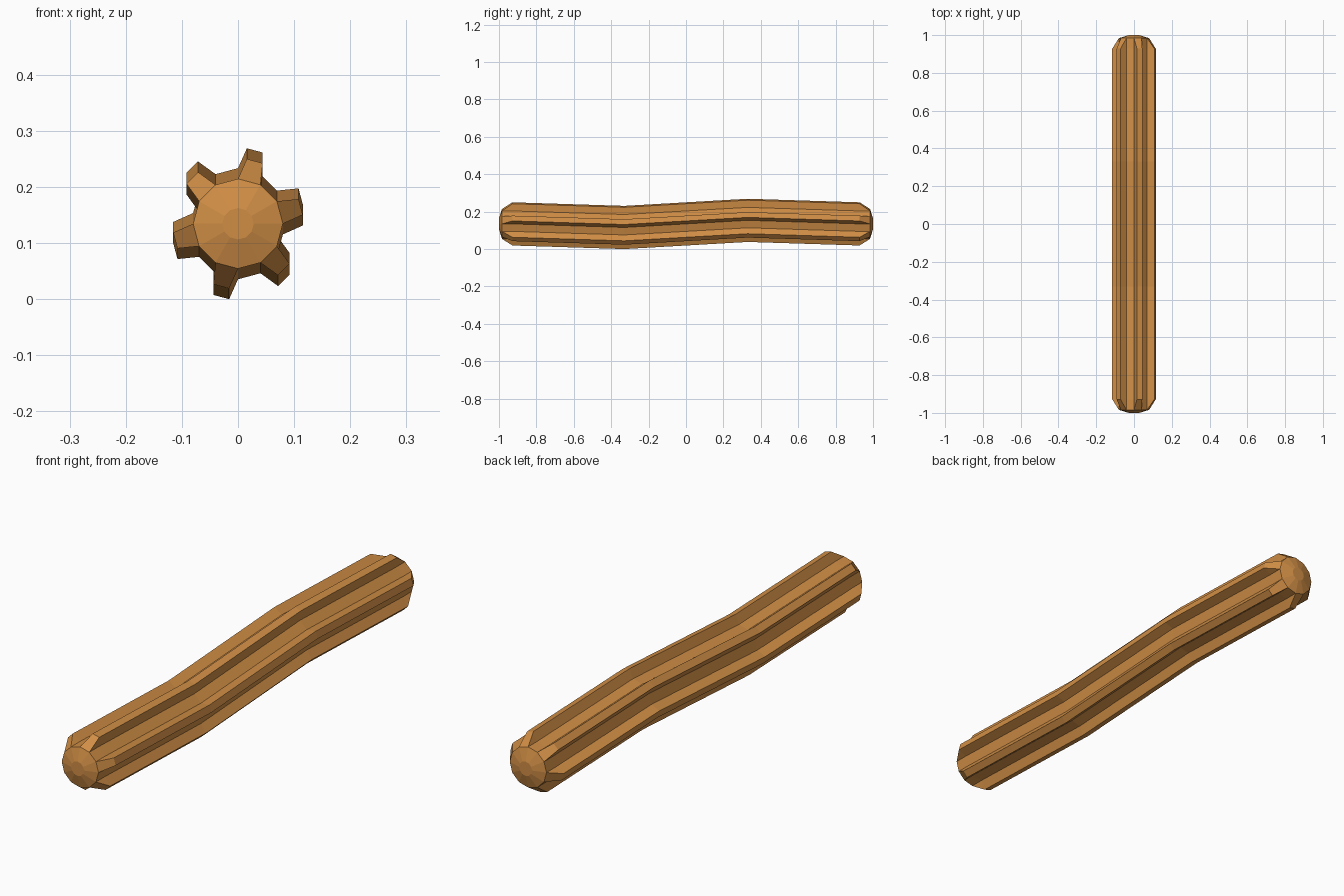
import bpy, bmesh
from math import sin, cos, radians

if "Cube" in bpy.data.objects:
    bpy.data.objects.remove(bpy.data.objects["Cube"])

R_CORE, R_RIB, R_TIP = 0.08, 0.1165, 0.028
MID, SAG = 0.1345, 0.019          # centre height and bend of the rod


def point(r, deg, y, z):
    return (r * cos(radians(deg)), y, z + r * sin(radians(deg)))


def fluted(bm, y, z):
    """Gear-like section: six tapered ribs on a twelve-sided core."""
    ring = []
    for k in range(6):
        mid = 15 + 60 * k
        for r, d in ((R_CORE, -15), (R_RIB, -7.2), (R_RIB, 7.2), (R_CORE, 15)):
            ring.append(bm.verts.new(point(r, mid + d, y, z)))
    return ring


def core(bm, r, y, z):
    return [bm.verts.new(point(r, 30 * k, y, z)) for k in range(12)]


def bridge(bm, a, b):
    n = len(a)
    for i in range(n):
        j = (i + 1) % n
        bm.faces.new((a[i], a[j], b[j], b[i]))


bm = bmesh.new()

# Ribbed shaft along the gently bent path
path = [(-0.928, MID), (-0.33, MID - SAG), (0.33, MID + SAG), (0.928, MID)]
rings = [fluted(bm, y, z) for y, z in path]
for a, b in zip(rings, rings[1:]):
    bridge(bm, a, b)

# Domed ends with sloped rib tips
for side, end in ((-1, rings[0]), (1, rings[-1])):
    rim = core(bm, R_CORE, side * 0.984, MID)
    tip = core(bm, R_TIP, side * 1.0, MID)
    for k in range(6):
        a, b, c, d = end[4 * k:4 * k + 4]
        p, q, s = rim[2 * k], rim[2 * k + 1], rim[(2 * k + 2) % 12]
        bm.faces.new((a, b, p))
        bm.faces.new((b, c, q, p))
        bm.faces.new((c, d, q))
        bm.faces.new((d, end[(4 * k + 4) % 24], s, q))
    bridge(bm, rim, tip)
    bm.faces.new(tip)

bmesh.ops.recalc_face_normals(bm, faces=bm.faces)
mesh = bpy.data.meshes.new("ribbed_rod")
bm.to_mesh(mesh)
bm.free()

# Single warm tan colour
tan = bpy.data.materials.new("warm_tan")
tan.diffuse_color = (0.63, 0.27, 0.06, 1)
tan.use_nodes = True
tan.node_tree.nodes["Principled BSDF"].inputs["Base Color"].default_value = tan.diffuse_color
mesh.materials.append(tan)
rod = bpy.data.objects.new("ribbed_rod", mesh)
bpy.context.collection.objects.link(rod)
